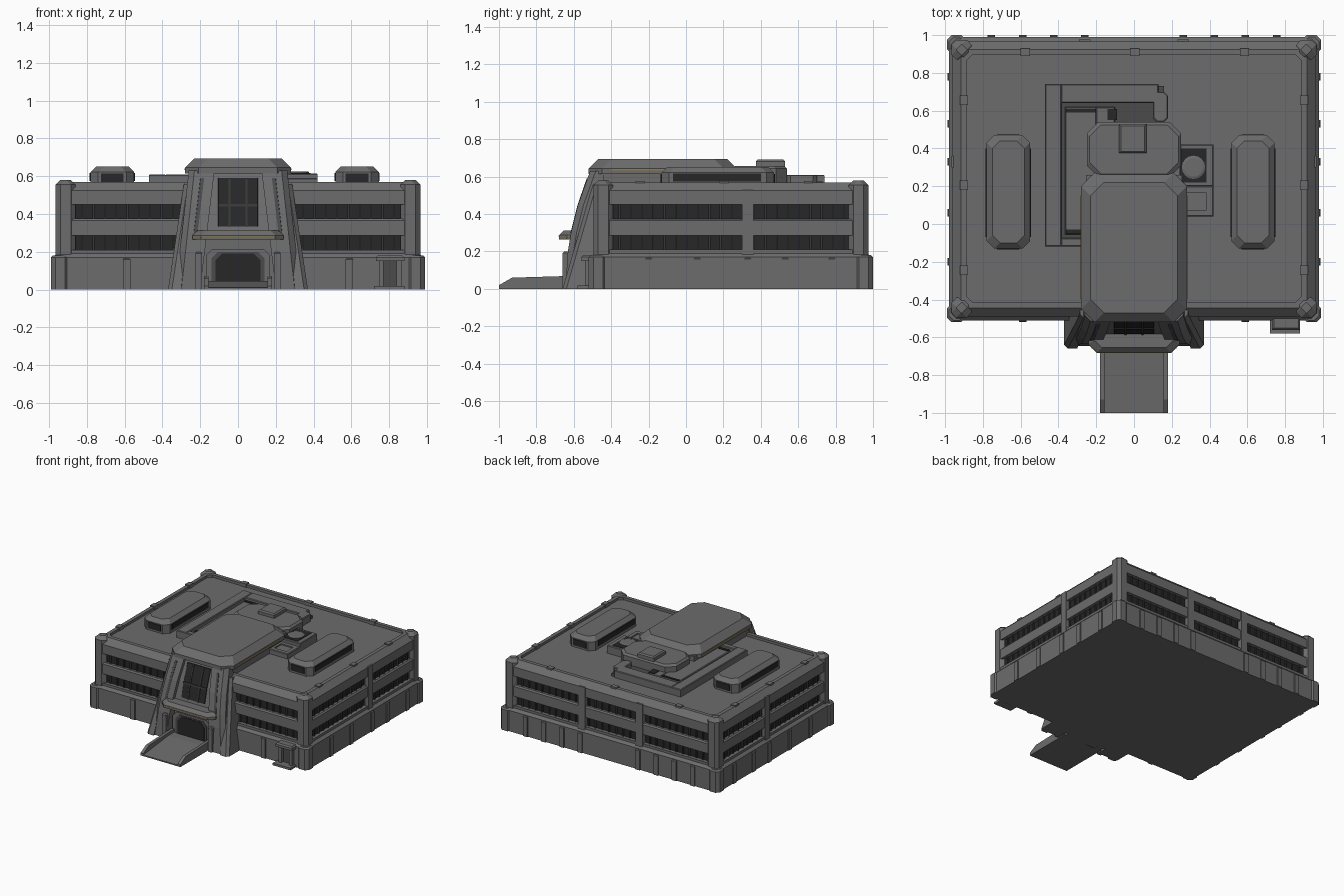
import bpy, bmesh, math

cube = bpy.data.objects.get("Cube")
if cube:
    bpy.data.objects.remove(cube, do_unlink=True)


def material(name, red, green, blue):
    mat = bpy.data.materials.new(name)
    mat.use_nodes = True
    color = (red, green, blue, 1)
    mat.diffuse_color = color
    mat.node_tree.nodes["Principled BSDF"].inputs["Base Color"].default_value = color
    return mat


wall = material("wall grey", .15, .15, .15)
glass = material("dark glass", .02, .02, .02)
frame = material("window frame", .04, .04, .04)
seam = material("seam grey", .07, .07, .07)
trim = material("ochre trim", .3, .2, .06)

# Main faces of the building
SIDE, FRONT, BACK, ROOF = .96, -.49, .97, .55
STOREY = .165


def loft(name, mat, rings, mirror=False, repeats=()):
    """Skin a stack of point rings; optionally repeat it and mirror it across x."""
    bm = bmesh.new()
    rows = [[bm.verts.new(point) for point in ring] for ring in rings]
    for low, high in zip(rows, rows[1:]):
        for i in range(len(low)):
            bm.faces.new((low[i - 1], low[i], high[i], high[i - 1]))
    bm.faces.new(rows[0])
    bm.faces.new(rows[-1])
    bmesh.ops.recalc_face_normals(bm, faces=bm.faces[:])
    mesh = bpy.data.meshes.new(name)
    bm.to_mesh(mesh)
    bm.free()
    mesh.materials.append(mat)
    part = bpy.data.objects.new(name, mesh)
    bpy.context.collection.objects.link(part)
    for count, step in repeats:
        array = part.modifiers.new("repeat", "ARRAY")
        array.use_relative_offset = False
        array.use_constant_offset = True
        array.count = count
        array.constant_offset_displace = step
    if mirror:
        part.modifiers.new("mirror", "MIRROR").use_mirror_merge = False


def block(name, mat, x, y, z, chamfer=0, cut=0, tray=0, **options):
    """Box from spans, with a chamfered top, cut corners or a sunken top; a plain x is a half width."""
    left, right = x if isinstance(x, tuple) else (-x, x)
    (front, back), (bottom, top) = y, z

    def ring(inset, height):
        x0, x1, y0, y1 = left + inset, right - inset, front + inset, back - inset
        if not cut:
            return [(x0, y0, height), (x1, y0, height), (x1, y1, height), (x0, y1, height)]
        return [(x0 + cut, y0, height), (x1 - cut, y0, height), (x1, y0 + cut, height),
                (x1, y1 - cut, height), (x1 - cut, y1, height), (x0 + cut, y1, height),
                (x0, y1 - cut, height), (x0, y0 + cut, height)]

    rings = [ring(0, bottom), ring(0, top - chamfer)]
    if chamfer:
        rings.append(ring(chamfer, top))
    if tray:
        rim = chamfer + .03
        rings += [ring(rim, top), ring(rim, top - tray)]
    loft(name, mat, rings, **options)


def side_profile(name, mat, x, points, **options):
    loft(name, mat, [[(across, y, z) for y, z in points] for across in x], **options)


def leaning(name, mat, inner, outer, front, heights, edge=.001):
    """Mirrored upright whose sides and front are functions of height."""
    rings = []
    for z in heights:
        rings.append([(inner(z), front(z), z), (outer(z) - edge, front(z), z),
                      (outer(z), front(z) + edge, z), (outer(z), FRONT + .05, z),
                      (inner(z), FRONT + .05, z)])
    loft(name, mat, rings, mirror=True)


# Main body: wall bands around a recessed glass core
block("base_storey", wall, SIDE + .02, (FRONT - .02, BACK + .02), (0, .19), chamfer=.02, cut=.03)
block("lower_sill", wall, SIDE, (FRONT, BACK), (.18, .21), cut=.03)
block("glass_core", glass, SIDE - .03, (FRONT + .03, BACK - .03), (.2, .46), cut=.02)
block("middle_band", wall, SIDE, (FRONT, BACK), (.285, .375), chamfer=.01, cut=.03)
block("roof_band", wall, SIDE, (FRONT, BACK), (.45, ROOF + .02), chamfer=.045, cut=.03, tray=.02)

# Corner posts and feet
for place, edge, inward in (("front", FRONT, 1), ("back", BACK, -1)):
    post = sorted((edge - inward * .005, edge + inward * .1))
    foot = sorted((edge - inward * .03, edge + inward * .07))
    block(f"{place}_corner_posts", wall, (SIDE - .1, SIDE + .005), tuple(post),
          (.18, ROOF + .03), chamfer=.025, cut=.025, mirror=True)
    block(f"{place}_corner_feet", wall, (SIDE - .07, SIDE + .03), tuple(foot),
          (0, .18), chamfer=.01, cut=.025, mirror=True)

# Base ribs and full-height pilasters
RIB = (0, STOREY)
for y in (-.2, .06, .33, .53, .78):
    block("side_rib", wall, (SIDE - .02, SIDE + .028), (y - .02, y + .02), RIB, chamfer=.006, mirror=True)
block("front_ribs", wall, (.57, .61), (FRONT - .03, FRONT), RIB, chamfer=.006, mirror=True)
block("back_ribs", wall, (.24, .28), (BACK, BACK + .03), RIB, chamfer=.006, mirror=True,
      repeats=[(4, (STOREY, 0, 0))])
block("side_pilasters", wall, (SIDE - .06, SIDE + .007), (.3, .36), (.17, .53), mirror=True)
block("back_pilasters", wall, (.23, .29), (BACK - .06, BACK + .007), (.17, .53), mirror=True)

# Window mullions on both floors
PANE = (.2, .29)
FLOORS = (2, (0, 0, STOREY))
block("side_mullions", frame, (SIDE - .04, SIDE - .02), (-.42, -.41), PANE, mirror=True,
      repeats=[(22, (0, .06, 0)), FLOORS])
for face, start, y, count in (("front", .34, FRONT, 10), ("back", .03, BACK, 15)):
    block(f"{face}_mullions", frame, (start, start + .01), (y - .02, y + .02), PANE, mirror=True,
          repeats=[(count, (.06, 0, 0)), FLOORS])
    # Keep the mullions behind the wall face
    bpy.data.objects[f"{face}_mullions"].location.y = math.copysign(.04, -y)

# Parapet clips
CLIP = (ROOF - .01, ROOF + .028)
block("side_clips", wall, (SIDE - .08, SIDE - .04), (-.27, -.22), CLIP, mirror=True,
      repeats=[(3, (0, .45, 0))])
block("back_clips", wall, (-.6, -.55), (BACK - .08, BACK - .04), CLIP, repeats=[(3, (.58, 0, 0))])


# Entrance tower: leaning buttresses around a sloping window
def tower_front(z):
    return FRONT - .155 + z * z / 3


def tower_inner(z):
    return .2 - z * .12


def tower_outer(z):
    return .33 - z * .11


def sloped_panel(name, mat, inner, outer, heights, depth):
    leaning(name, mat, lambda z: inner, lambda z: outer, lambda z: tower_front(z) + depth, heights)


UPPER = (.3, .45, .63)
WINDOW = (.335, .45, .59)
leaning("buttresses", wall, tower_inner, tower_outer, tower_front, (0, .2, *UPPER), edge=.03)
leaning("outer_fins", wall, lambda z: .3 - z * .08, lambda z: .37 - z * .15,
        lambda z: FRONT - .17 + z * .29, (0, .2, .56), edge=.02)
leaning("buttress_slots", seam, lambda z: tower_inner(z) + .05, lambda z: tower_inner(z) + .07,
        lambda z: tower_front(z) - .002, (.3, *WINDOW[1:]))
sloped_panel("tower_core", wall, 0, .18, UPPER, .03)
sloped_panel("tower_window", glass, 0, .105, WINDOW, .025)
sloped_panel("tower_mullions", frame, .04, .05, WINDOW, .02)
sloped_panel("tower_crossbar", frame, 0, .105, (.44, .452), .02)
block("doorway_wall", wall, .2, (FRONT - .075, FRONT), (0, .3))
block("door_posts", wall, (.19, .225), (FRONT - .17, FRONT), (0, .2), chamfer=.008, mirror=True)

# Tower roof
TOWER_Y = (FRONT - .03, .27)
block("tower_roof_house", wall, .255, (FRONT + .03, .26), (.5, .64))
block("tower_cap", wall, .28, TOWER_Y, (.615, .695), chamfer=.05, cut=.07)
block("cap_side_trim", trim, (.27, .282), (-.4, .15), (.632, .64), mirror=True)
block("cap_back_trim", trim, .16, (.26, .272), (.632, .64))

# Ledge above the doorway
block("door_ledge", wall, .24, (FRONT - .19, FRONT - .06), (.265, .312), chamfer=.025, cut=.045)
block("ledge_trim", trim, .242, (FRONT - .192, FRONT - .06), (.28, .285), cut=.045)


# Doorway: cut-corner frame, seam and dark door
def arch(name, mat, half, top, reach):
    low = top - .035
    outline = [(-half, 0), (-half, low), (.035 - half, top), (half - .035, top), (half, low), (half, 0)]
    loft(name, mat, [[(x, y, z) for x, z in outline] for y in (FRONT - reach, FRONT)])


arch("door_surround", wall, .17, .215, .11)
arch("door_seam", seam, .14, .2, .114)
arch("main_door", glass, .12, .19, .118)

# Entrance ramp and rails
side_profile("ramp_floor", wall, (-.17, .17), [(-1, 0), (-1, .01), (-.68, .045), (-.56, .045), (-.56, 0)])
side_profile("ramp_rails", wall, (.155, .18), [(-1, 0), (-1, .02), (-.93, .06), (-.6, .07), (-.6, 0)],
             mirror=True)

# Service door near the front left corner
block("service_step", wall, (.72, .88), (FRONT - .09, FRONT), (0, .018))
block("service_jambs", wall, (.745, .77), (FRONT - .05, FRONT), (0, STOREY), repeats=[(2, (.095, 0, 0))])
block("service_canopy", wall, (.73, .88), (FRONT - .07, FRONT), (.15, .18), chamfer=.01)
block("service_door", seam, (.77, .84), (FRONT - .025, FRONT), (0, .15))

# Roof pods with end vents and side louvres
for side, centre in (("left", .63), ("right", -.665)):
    def about(half):
        return centre - half, centre + half
    block(f"{side}_roof_pod", wall, about(.115), (-.13, .47), (ROOF - .01, .652), chamfer=.03, cut=.04)
    block(f"{side}_pod_end_vents", glass, about(.06), (-.135, .475), (ROOF + .015, .615))
    block(f"{side}_pod_louvres", glass, about(.12), (-.07, .4), (ROOF + .025, .618))

# Roof yard: low walls around sunken channels
YARD = (ROOF - .01, ROOF + .06)
FLOOR = (ROOF - .01, ROOF + .025)
INNER = (ROOF - .01, ROOF + .05)
GRILLE = (ROOF, ROOF + .055)
block("yard_floor", seam, (-.46, -.2), (-.11, .73), FLOOR)
block("yard_back_floor", seam, (-.2, .16), (.54, .73), FLOOR)
block("yard_side_wall", wall, (-.47, -.385), (-.12, .74), YARD, chamfer=.005)
block("yard_back_wall", wall, (-.385, .13), (.64, .74), YARD, chamfer=.005)
block("yard_end_wall", wall, (.1, .18), (.54, .7), YARD, chamfer=.005, cut=.02)
block("yard_front_wall", wall, (-.385, -.25), (-.12, -.075), YARD, chamfer=.005)
block("yard_inner_block", wall, (-.365, -.2), (-.055, .62), INNER, chamfer=.005)
block("yard_back_block", wall, (-.2, -.1), (.5, .62), INNER, chamfer=.005)
block("yard_back_grille", glass, (-.36, -.2), (.59, .61), GRILLE)
block("yard_front_grille", glass, (-.36, -.27), (-.05, -.03), GRILLE)
block("yard_small_grille", glass, (-.14, -.09), (.55, .61), GRILLE)

# Plant blocks behind the tower and the round fan
block("rear_plant", wall, .25, (.25, .54), (ROOF - .01, .658), chamfer=.015, cut=.06)
block("plant_hatch", wall, (-.08, .065), (.375, .53), (.64, .692), chamfer=.01)
block("side_plant", wall, (.24, .42), (.04, .2), (ROOF - .01, .59), chamfer=.005, tray=.01)
block("fan_block", wall, (.24, .42), (.2, .42), (ROOF - .01, .615), chamfer=.005)
block("fan_tray", glass, (.245, .385), (.22, .4), (.6, .618))
loft("fan_housing", wall, [[(.315 + radius * math.cos(math.tau * i / 16),
                             .3 + radius * math.sin(math.tau * i / 16), z) for i in range(16)]
                           for radius, z in ((.062, .6), (.062, .622), (.05, .626))])
